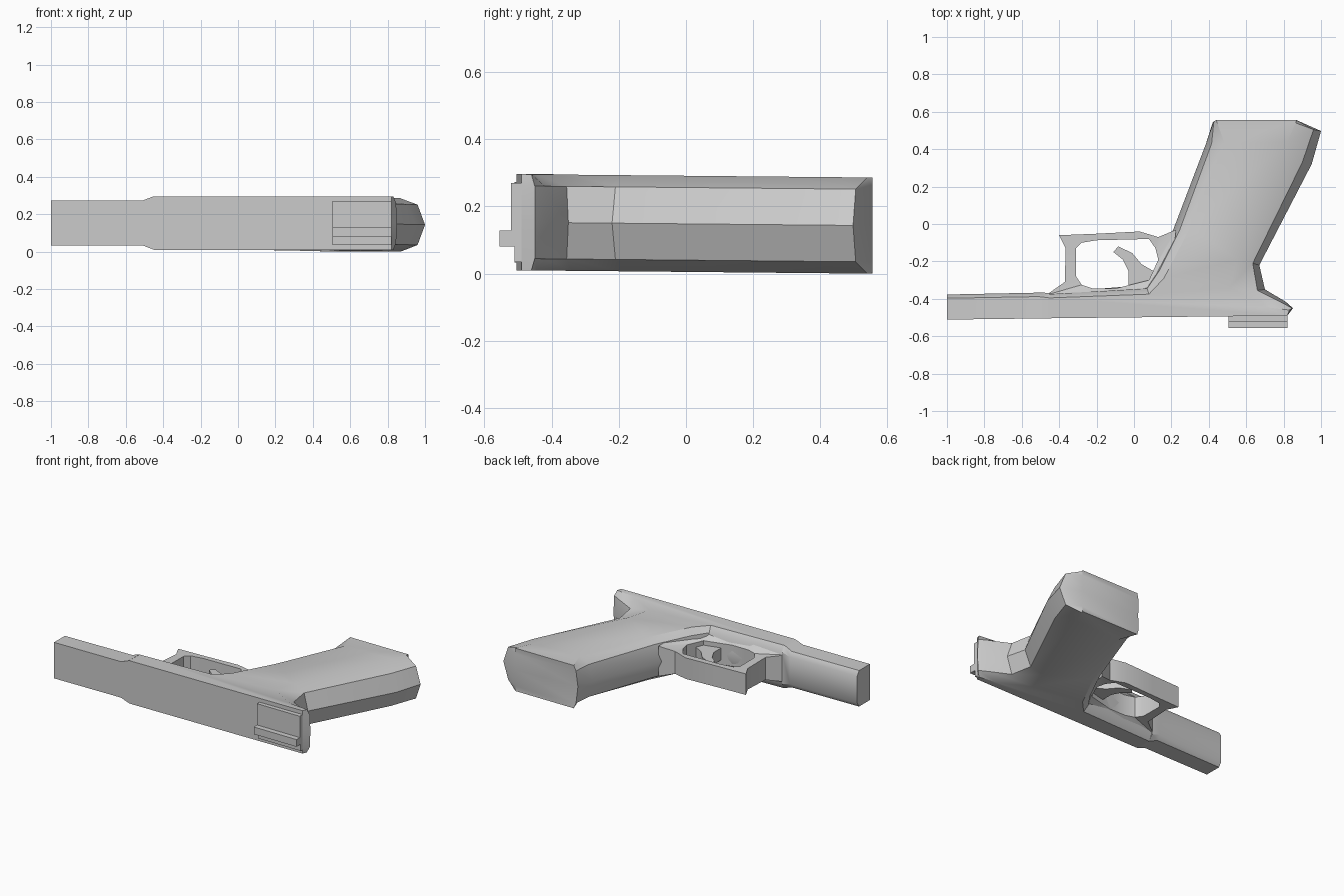
import bpy, bmesh, math

if "Cube" in bpy.data.objects:
    bpy.data.objects.remove(bpy.data.objects["Cube"])


def zc(y):
    # centre plane leans slightly along the grip
    return 0.148 - 0.0095 * y


def finish(name, verts, faces, smooth=True):
    me = bpy.data.meshes.new(name)
    bm = bmesh.new()
    vs = [bm.verts.new(v) for v in verts]
    for f in faces:
        bm.faces.new([vs[i] for i in f])
    bmesh.ops.recalc_face_normals(bm, faces=bm.faces)
    bm.to_mesh(me)
    bm.free()
    ob = bpy.data.objects.new(name, me)
    bpy.context.collection.objects.link(ob)
    if smooth:
        bpy.ops.object.select_all(action='DESELECT')
        ob.select_set(True)
        bpy.context.view_layer.objects.active = ob
        bpy.ops.object.shade_smooth_by_angle(angle=math.radians(35))
    return ob


def loft(name, rings, cap=True, smooth=True):
    n, m = len(rings[0]), len(rings)
    verts = [v for r in rings for v in r]
    faces = []
    for k in range(m if not cap else m - 1):
        a, b = k * n, ((k + 1) % m) * n
        for i in range(n):
            j = (i + 1) % n
            faces.append((a + i, a + j, b + j, b + i))
    if cap:
        faces += [tuple(range(n)), tuple(range((m - 1) * n, m * n))]
    return finish(name, verts, faces, smooth)


def layer(outline, h):
    return [(x, y, zc(y) + h) for x, y in outline]


# Frame and grip: flat side, rounded shoulder and centre outlines
side = [(-.45, -.504), (-.45, -.395), (.08, -.375), (.16, -.29), (.30, -.02),
        (.485, .43), (.44, .555), (.87, .555), (.865, .54), (.82, .44),
        (.55, -.19), (.51, -.34), (.70, -.445), (.83, -.46), (.82, -.49)]
shoulder = [(-.45, -.504), (-.45, -.375), (.07, -.345), (.135, -.25), (.245, -.03),
            (.415, .43), (.427, .55), (.87, .555), (.96, .505), (.90, .33),
            (.635, -.21), (.66, -.355), (.79, -.42), (.845, -.45), (.82, -.49)]
centre = [(-.45, -.504), (-.45, -.368), (.07, -.325), (.13, -.20), (.21, -.03),
          (.385, .43), (.42, .54), (.87, .555), (1.0, .497), (.95, .32),
          (.67, -.22), (.70, -.35), (.81, -.415), (.85, -.45), (.82, -.49)]
loft("frame_and_grip", [layer(side, -.143), layer(shoulder, -.108), layer(centre, 0),
                        layer(shoulder, .108), layer(side, .143)])

# Narrower front rail with chamfered upper edges
rings = []
for x, bottom, edge, top, h in [(-1, -.511, -.397, -.377, .12),
                                (-.51, -.505, -.388, -.367, .12),
                                (-.45, -.504, -.395, -.368, .143)]:
    pts = [(bottom, -h), (edge, -h), (top, -h * .75), (top, h * .75), (edge, h), (bottom, h)]
    rings.append([(x, y, .153 + z) for y, z in pts])
loft("front_rail", rings)

# Guard ring: outer point, inner point, outer half width
guard = [(-.40, -.06, -.28, -.10, .07), (-.20, -.052, -.20, -.087, .07),
         (.03, -.04, .08, -.08, .07), (.13, -.07, .115, -.13, .075),
         (.225, -.03, .13, -.19, .10), (.20, -.25, .08, -.30, .12),
         (.08, -.39, -.10, -.345, .13), (-.22, -.39, -.22, -.345, .13),
         (-.47, -.38, -.28, -.325, .09), (-.37, -.31, -.31, -.28, .075),
         (-.365, -.13, -.31, -.13, .07)]
loft("guard", [[(g[0], g[1], zc(g[1]) - g[4]) for g in guard],
               [(g[0], g[1], zc(g[1]) + g[4]) for g in guard],
               [(g[2], g[3], zc(g[3]) + .07) for g in guard],
               [(g[2], g[3], zc(g[3]) - .07) for g in guard]], cap=False)

# Curved lever inside the guard
lever = [(-.11, -.15), (-.085, -.12), (-.01, -.155), (.04, -.215), (.11, -.255),
         (.10, -.31), (-.03, -.335), (-.03, -.25), (-.06, -.19)]
loft("lever", [layer(lever, -.04), layer(lever, .04)])


# Stepped plate under the rear of the frame
def box(name, x0, x1, y0, y1, z0, z1):
    loft(name, [[(x0, y0, z), (x1, y0, z), (x1, y1, z), (x0, y1, z)] for z in (z0, z1)],
         smooth=False)


box("rear_plate", .505, .82, -.52, -.48, .085, .27)
box("rear_plate_rim", .505, .82, -.51, -.48, .035, .085)
box("rear_tab", .505, .82, -.555, -.51, .08, .128)
